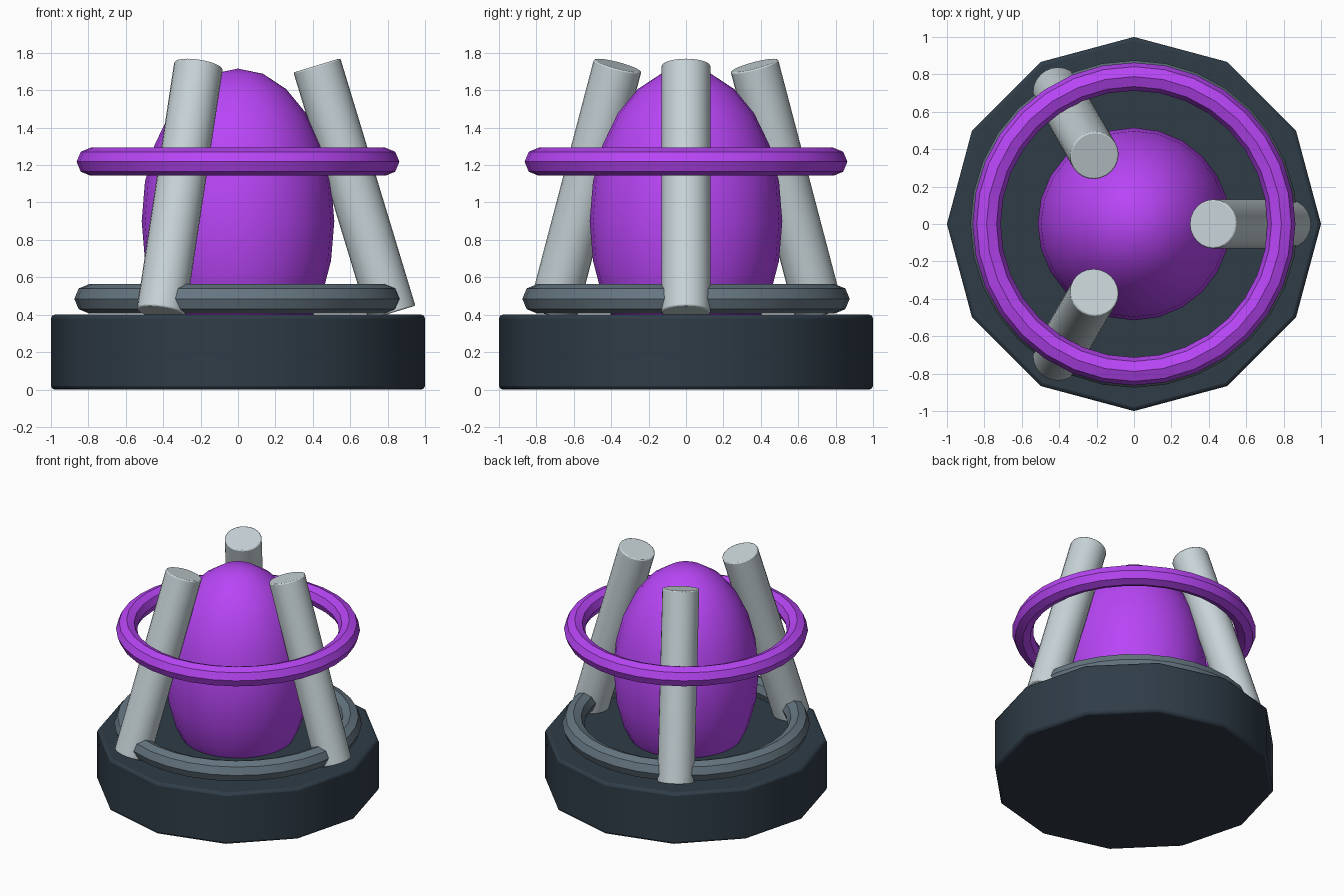
import bpy
from math import radians, cos, sin, pi
from mathutils import Vector

if "Cube" in bpy.data.objects:
    bpy.data.objects.remove(bpy.data.objects["Cube"])


def material(name, rgb):
    m = bpy.data.materials.new(name)
    m.diffuse_color = (*rgb, 1)
    m.use_nodes = True
    m.node_tree.nodes["Principled BSDF"].inputs["Base Color"].default_value = m.diffuse_color
    return m


DARK = material("dark_slate", (0.028, 0.045, 0.063))
SLATE = material("slate", (0.13, 0.18, 0.22))
PALE = material("pale_metal", (0.58, 0.66, 0.69))
PURPLE = material("purple_glow", (0.48, 0.06, 0.92))


def finish(name, mat, bevel=0, angle=35):
    ob = bpy.context.object
    ob.name = name
    ob.data.materials.append(mat)
    bpy.ops.object.shade_smooth_by_angle(angle=radians(angle))
    if bevel:
        mod = ob.modifiers.new("bevel", 'BEVEL')
        mod.width = bevel
        mod.segments = 2
        mod.limit_method = 'ANGLE'
        mod.angle_limit = radians(40)
    return ob


def ring(name, mat, z, major, minor):
    bpy.ops.mesh.primitive_torus_add(location=(0, 0, z), major_radius=major, minor_radius=minor,
                                     major_segments=32, minor_segments=8)
    return finish(name, mat)


# Twelve-sided base
bpy.ops.mesh.primitive_cylinder_add(vertices=12, radius=1, depth=0.4, location=(0, 0, 0.2))
finish("base", DARK, 0.02)

# Rim on the base and floating ring above
ring("base_ring", SLATE, 0.485, 0.797, 0.078)
ring("floating_ring", PURPLE, 1.218, 0.788, 0.075)

# Egg-shaped core, sunk into the base
bpy.ops.mesh.primitive_uv_sphere_add(segments=24, ring_count=12, location=(0, 0, 0.9))
bpy.context.object.scale = (0.515, 0.515, 0.816)
bpy.ops.object.transform_apply(location=False, rotation=False, scale=True)
finish("core", PURPLE)

# Three pillars leaning inwards
for i in range(3):
    a = i * 2 * pi / 3
    out = Vector((cos(a), sin(a), 0))
    low = out * 0.823 + Vector((0, 0, 0.41))
    high = out * 0.422 + Vector((0, 0, 1.733))
    axis = high - low
    bpy.ops.mesh.primitive_cylinder_add(vertices=24, radius=0.131, depth=axis.length,
                                        location=(low + high) / 2,
                                        rotation=(0, -Vector((0, 0, 1)).angle(axis), a))
    finish(f"pillar_{i + 1}", PALE, 0.008)
